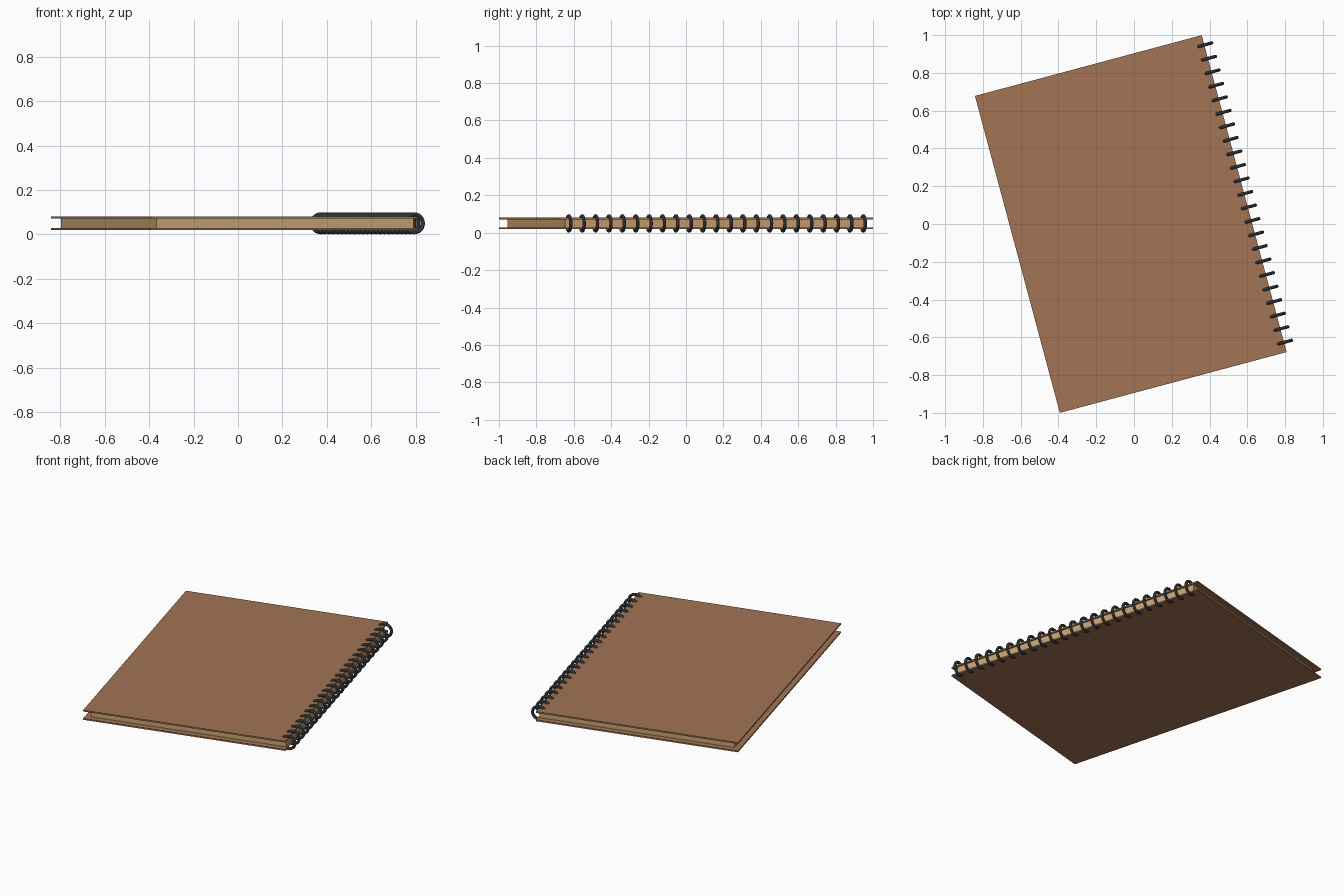
import bpy, math
from mathutils import Matrix

if "Cube" in bpy.data.objects:
    bpy.data.objects.remove(bpy.data.objects["Cube"])

TILT = math.radians(15)
W, H = 1.243, 1.737          # cover size
MID = 0.0495                 # mid height of the book
PLACE = Matrix.Translation((-0.017, 0, MID)) @ Matrix.Rotation(TILT, 4, 'Z')


def material(name, rgb):
    m = bpy.data.materials.new(name)
    m.diffuse_color = (*rgb, 1)
    m.use_nodes = True
    m.node_tree.nodes["Principled BSDF"].inputs["Base Color"].default_value = m.diffuse_color
    return m


brown = material("brown_card", (0.36, 0.175, 0.09))
tan = material("tan_paper", (0.57, 0.37, 0.17))
dark = material("dark_wire", (0.085, 0.09, 0.095))


def box(name, x0, x1, y0, y1, z0, z1, mat):
    bpy.ops.mesh.primitive_cube_add(size=1)
    o = bpy.context.object
    o.name = name
    o.data.transform(Matrix.Translation(((x0 + x1) / 2, (y0 + y1) / 2, (z0 + z1) / 2))
                     @ Matrix.Diagonal((x1 - x0, y1 - y0, z1 - z0, 1)))
    o.data.materials.append(mat)
    o.matrix_world = PLACE
    return o


# Covers and the smaller block of pages between them
box("front_cover", -W / 2, W / 2, -H / 2, H / 2, 0.022, 0.031, brown)
box("back_cover", -W / 2, W / 2, -H / 2, H / 2, -0.031, -0.022, brown)
box("pages", -W / 2 + 0.036, W / 2 - 0.009, -H / 2 + 0.036, H / 2 - 0.036,
    -0.022, 0.022, tan)

# Wire rings around the binding edge
COUNT, REACH = 23, 0.815
for i in range(COUNT):
    bpy.ops.mesh.primitive_torus_add(major_radius=0.0405, minor_radius=0.009,
                                     major_segments=24, minor_segments=10)
    ring = bpy.context.object
    ring.name = f"binding_ring_{i + 1}"
    y = -REACH + 2 * REACH * i / (COUNT - 1)
    ring.data.transform(Matrix.Translation((W / 2, y, 0))
                        @ Matrix.Rotation(math.pi / 2, 4, 'X'))
    ring.data.materials.append(dark)
    ring.matrix_world = PLACE
    bpy.ops.object.shade_smooth_by_angle()
